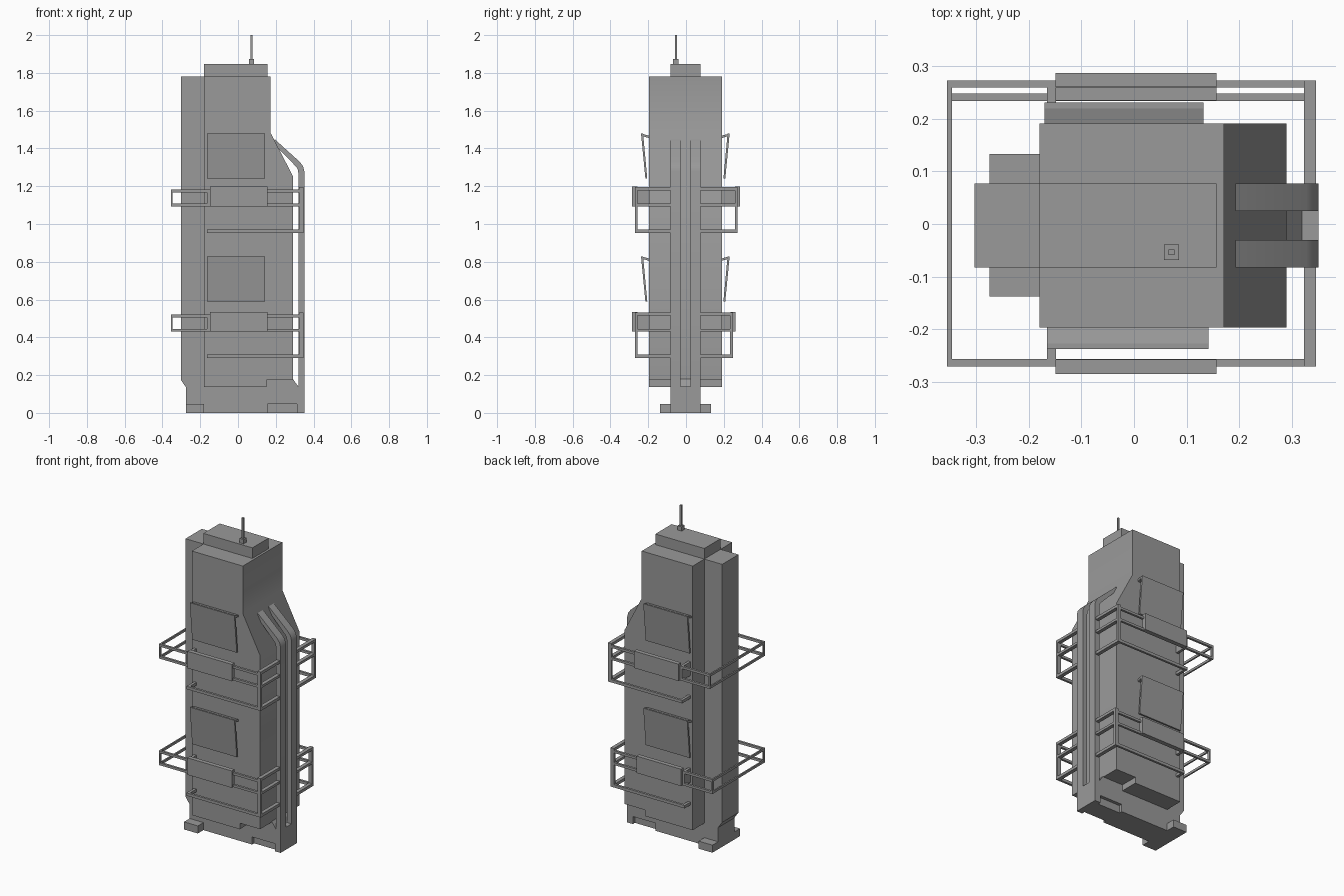
import bpy, bmesh
import math

if "Cube" in bpy.data.objects:
    bpy.data.objects.remove(bpy.data.objects["Cube"])

grey = bpy.data.materials.new("dark_grey")
grey.diffuse_color = (0.32, 0.32, 0.32, 1)
grey.use_nodes = True
grey.node_tree.nodes["Principled BSDF"].inputs["Base Color"].default_value = grey.diffuse_color


def mesh_object(name, bm):
    bmesh.ops.recalc_face_normals(bm, faces=bm.faces)
    me = bpy.data.meshes.new(name)
    bm.to_mesh(me)
    bm.free()
    me.materials.append(grey)
    ob = bpy.data.objects.new(name, me)
    bpy.context.collection.objects.link(ob)
    return ob


def extrude(name, profile, lo, hi, axis='y'):
    """Extrude an (x,z) profile along y, or a (y,z) profile along x."""
    bm = bmesh.new()
    rings = []
    for d in (lo, hi):
        rings.append([bm.verts.new((a, d, z) if axis == 'y' else (d, a, z))
                      for a, z in profile])
    bm.faces.new(rings[0])
    bm.faces.new(rings[1])
    n = len(profile)
    for i in range(n):
        j = (i + 1) % n
        bm.faces.new((rings[0][i], rings[0][j], rings[1][j], rings[1][i]))
    return mesh_object(name, bm)


def box(name, x0, x1, y0, y1, z0, z1):
    y0, y1 = sorted((y0, y1))
    return extrude(name, [(x0, z0), (x1, z0), (x1, z1), (x0, z1)], y0, y1)


def smooth(ob):
    ob.data.shade_smooth()
    ob.data.set_sharp_from_angle(angle=math.radians(30))


# Wide tower body with set-back upper storeys
smooth(extrude("tower_body", [(-0.18, 0.137), (0.15, 0.137), (0.15, 0.175), (0.29, 0.175),
                              (0.29, 1.255), (0.171, 1.485), (0.171, 1.78), (-0.18, 1.78)],
               -0.197, 0.191))

# Narrow spine at the back end and roof cap
Y0, Y1 = -0.083, 0.077
extrude("spine", [(-0.275, 0.0), (-0.17, 0.0), (-0.17, 1.78), (-0.303, 1.78),
                  (-0.303, 0.175), (-0.275, 0.135)], Y0, Y1)
box("roof_cap", -0.18, 0.157, Y0, Y1, 1.77, 1.846)

# Base plinth with shallow side recesses
extrude("base_plinth", [(-0.18, 0.047), (0.351, 0.047), (0.351, 0.14), (0.319, 0.14),
                        (0.29, 0.18), (-0.18, 0.18)], Y0, Y1)
box("base_middle", -0.18, 0.155, Y0, Y1, 0, 0.047)
box("base_end", 0.312, 0.351, Y0, Y1, 0, 0.047)
box("base_recess", 0.155, 0.312, Y0 + 0.02, Y1 - 0.02, 0, 0.047)
box("rear_foot", -0.275, -0.18, -0.138, 0.133, 0, 0.047)

# Twin bent pipes running up the right side
pipe = [(0.319, 0.13), (0.351, 0.13), (0.351, 1.28), (0.344, 1.306), (0.328, 1.328),
        (0.193, 1.45), (0.193, 1.422), (0.306, 1.305), (0.316, 1.292), (0.319, 1.272)]
for i, (a, b) in enumerate(((Y0, -0.03), (0.025, Y1))):
    smooth(extrude(f"side_pipe_{i}", pipe, a, b))

# Mast
box("mast_base", 0.057, 0.086, -0.068, -0.039, 1.84, 1.873)
box("mast", 0.066, 0.077, -0.059, -0.048, 1.87, 2.0)

# Tilted hanging panels on front and back, each with a flap closing the top
for level, z in enumerate((0.59, 1.24)):
    for side, wall, x0, x1 in ((-1, 0.197, -0.165, 0.142), (1, 0.19, -0.17, 0.132)):
        w = lambda d: side * (wall + d)
        extrude(f"hanging_panel_{level}_{side}",
                [(w(0.008), z), (w(0.018), z), (w(0.041), z + 0.238),
                 (w(0.03), z + 0.238)], x0, x1, 'x')
        extrude(f"panel_flap_{level}_{side}",
                [(w(-0.01), z + 0.212), (w(0.032), z + 0.225),
                 (w(0.036), z + 0.238), (w(-0.01), z + 0.225)], x0, x1, 'x')

# Walkway frames around the tower: z of lower rail, outer y at front and back
for level, (z, front, back) in enumerate(((0.43, 0.271, 0.248), (1.093, 0.271, 0.273))):
    rails = ((z, z + 0.015), (z + 0.075, z + 0.09))
    for za, zb in rails:
        box("frame_left_bar", -0.355, -0.346, -front, back, za, zb)
    for side, out, wall in ((-1, front, 0.19), (1, back, 0.185)):
        o, i = side * out, side * (out - 0.014)
        tag = f"{level}_{side}"
        for za, zb in rails:
            box(f"frame_rail_{tag}", -0.355, 0.345, o, i, za, zb)
        box(f"frame_left_post_{tag}", -0.355, -0.346, o, i, z, z + 0.09)
        box(f"frame_right_post_{tag}", 0.323, 0.346, o, i, z - 0.14, z + 0.102)
        # low rail and short return to the wall
        box(f"low_rail_{tag}", -0.165, 0.345, o, i, z - 0.14, z - 0.122)
        box(f"low_rail_return_{tag}", -0.165, -0.148, o, side * wall, z - 0.14, z - 0.122)
        box(f"frame_bracket_{tag}", -0.165, -0.148, o, side * wall, z + 0.002, z + 0.088)
        # bars joining the corner post to the pipes
        for za, zb in ((z - 0.14, z - 0.122), (z, z + 0.015), (z + 0.085, z + 0.102)):
            box(f"right_bar_{tag}", 0.323, 0.346, o, side * 0.06, za, zb)
        # face plate
        box(f"face_plate_{tag}", -0.149, 0.157, side * (out + 0.014),
            side * (out - 0.013), z, z + 0.105)
